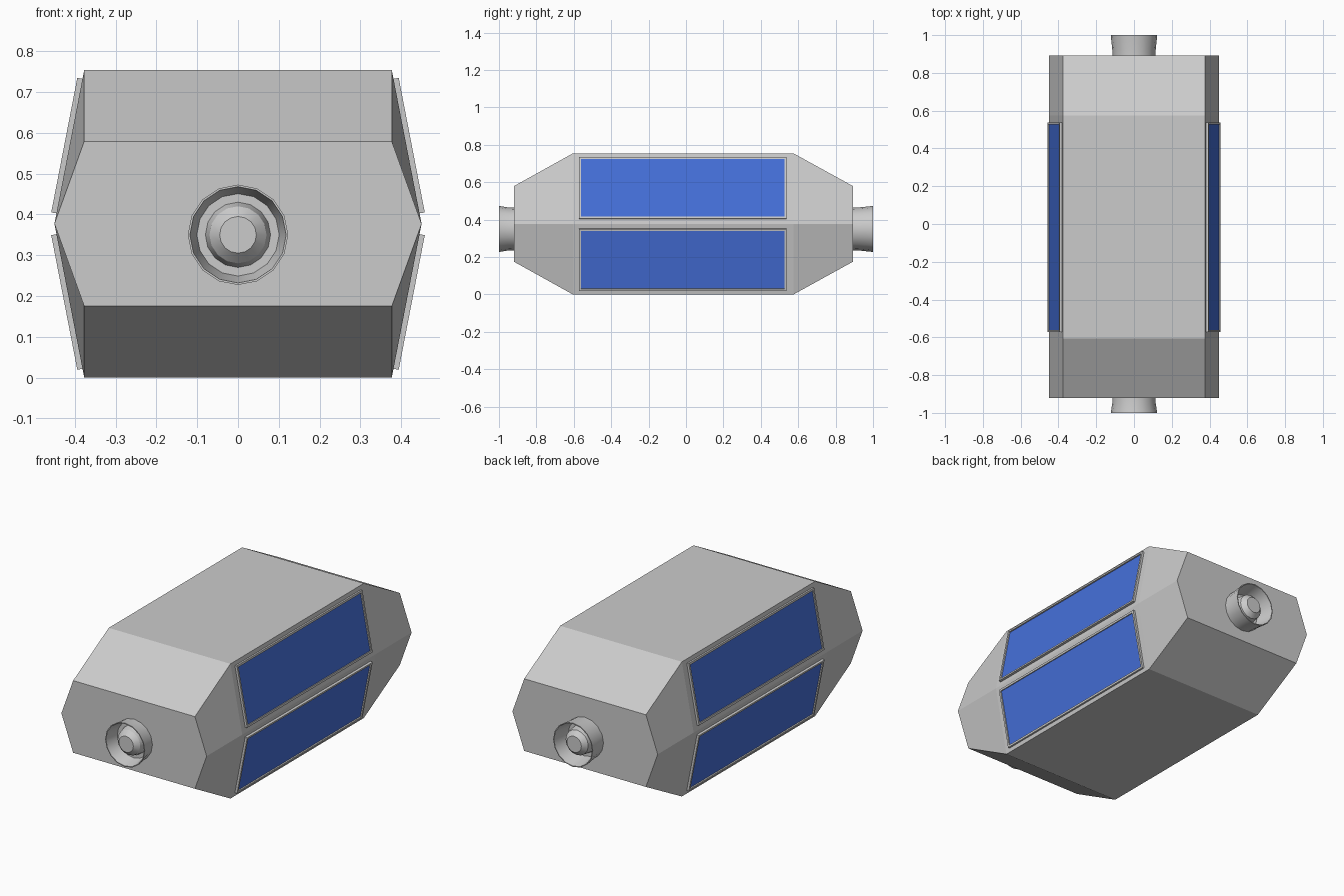
import bpy, bmesh
from math import cos, sin, pi
from mathutils import Vector

if "Cube" in bpy.data.objects:
    bpy.data.objects.remove(bpy.data.objects["Cube"])

MID = 0.377  # height of the widest line of the hull


def finish(name, bm, colour=None):
    bmesh.ops.recalc_face_normals(bm, faces=bm.faces)
    me = bpy.data.meshes.new(name)
    bm.to_mesh(me)
    bm.free()
    ob = bpy.data.objects.new(name, me)
    bpy.context.collection.objects.link(ob)
    if colour:
        mat = bpy.data.materials.new(name + "_blue")
        mat.diffuse_color = colour
        mat.use_nodes = True
        mat.node_tree.nodes["Principled BSDF"].inputs["Base Color"].default_value = mat.diffuse_color
        me.materials.append(mat)
    return ob


def bridge(bm, a, b):
    n = len(a)
    return [bm.faces.new((a[i], a[(i + 1) % n], b[(i + 1) % n], b[i])) for i in range(n)]


# Hull: hexagonal rings along y, flattened at both ends
bm = bmesh.new()
rings = []
for y, h in ((-0.92, 0.202), (-0.605, MID), (0.575, MID), (0.893, 0.202)):
    outline = ((0.377, h), (0.45, 0), (0.377, -h), (-0.377, -h), (-0.45, 0), (-0.377, h))
    rings.append([bm.verts.new((x, y, MID + z)) for x, z in outline])
for a, b in zip(rings, rings[1:]):
    bridge(bm, a, b)
bm.faces.new(rings[0])
bm.faces.new(rings[-1])
finish("hull", bm)


# Nozzles: hollow cup with a tapered plug, lathed around y
def nozzle(name, side, base):
    profile = ((0.114, base - 0.01), (0.115, base + 0.03), (0.123, 1.0), (0.118, 1.0),
               (0.101, base + 0.004), (0.08, base + 0.004), (0.07, 0.965), (0.045, 0.99))
    bm = bmesh.new()
    n = 16
    loops = [[bm.verts.new((r * cos(2 * pi * i / n), side * y, 0.35 + r * sin(2 * pi * i / n)))
              for i in range(n)] for r, y in profile]
    for a, b in zip(loops, loops[1:]):
        bridge(bm, a, b)
    bm.faces.new(loops[-1])
    bm.faces.new(loops[0])
    ob = finish(name, bm)
    bpy.context.view_layer.objects.active = ob
    ob.select_set(True)
    bpy.ops.object.shade_smooth_by_angle()
    ob.select_set(False)


nozzle("front_nozzle", -1, 0.92)
nozzle("back_nozzle", 1, 0.893)

# Side panels: raised frame with slightly recessed blue glass
Y0, Y1 = -0.572, 0.538
slope = Vector((0.377 - 0.45, 0, MID)).normalized()
normal = Vector((slope.z, 0, -slope.x))


def panel_loop(bm, sx, sz, inset, lift):
    verts = []
    for y, d in ((Y0 + inset, 0.026 + inset), (Y1 - inset, 0.026 + inset),
                 (Y1 - inset, 0.362 - inset), (Y0 + inset, 0.362 - inset)):
        p = Vector((0.45, y, 0)) + slope * d + normal * lift
        verts.append(bm.verts.new((sx * p.x, y, MID + sz * p.z)))
    return verts


for sx, xn in ((1, "right"), (-1, "left")):
    for sz, zn in ((1, "upper"), (-1, "lower")):
        bm = bmesh.new()
        steps = [panel_loop(bm, sx, sz, i, l) for i, l in
                 ((0, -0.004), (0, 0.013), (0.011, 0.013), (0.011, -0.004))]
        for a, b in zip(steps, steps[1:] + steps[:1]):
            bridge(bm, a, b)
        finish(f"{xn}_{zn}_panel_frame", bm)
        bm = bmesh.new()
        back = panel_loop(bm, sx, sz, 0.011, -0.004)
        face = panel_loop(bm, sx, sz, 0.011, 0.006)
        bridge(bm, back, face)
        bm.faces.new(back)
        bm.faces.new(face)
        finish(f"{xn}_{zn}_panel_glass", bm, (0.06, 0.16, 0.7, 1))
